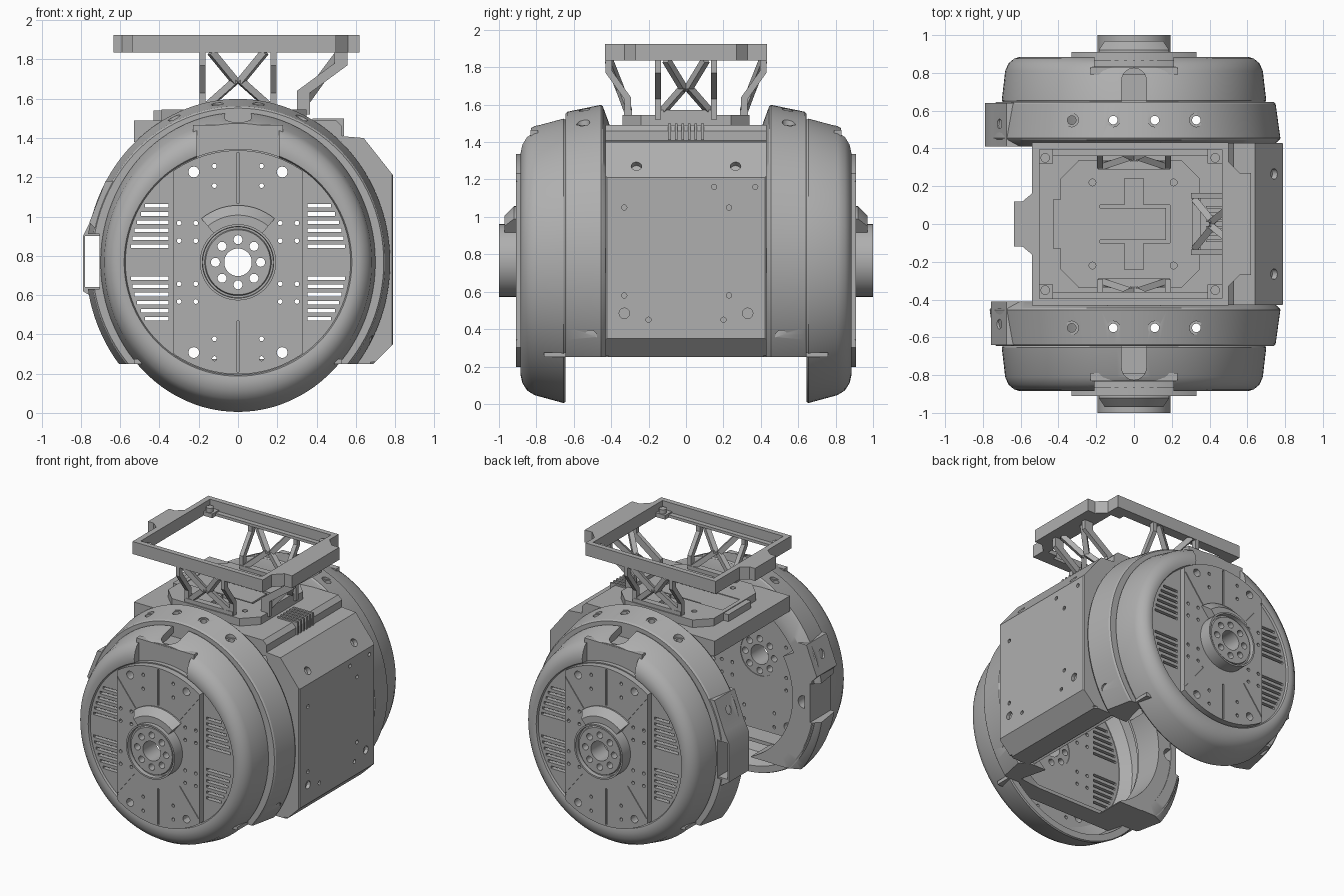
import bpy, bmesh, math
from mathutils import Vector, Matrix

cube = bpy.data.objects.get("Cube")
if cube:
    bpy.data.objects.remove(cube)

CZ = 0.767  # wheel axis height
GREY = (0.43, 0.43, 0.43, 1)
mat = bpy.data.materials.new("mid_grey")
mat.use_nodes = True
mat.diffuse_color = GREY
mat.node_tree.nodes["Principled BSDF"].inputs["Base Color"].default_value = GREY


def finish(name, bm):
    bmesh.ops.recalc_face_normals(bm, faces=bm.faces)
    me = bpy.data.meshes.new(name)
    bm.to_mesh(me)
    bm.free()
    ob = bpy.data.objects.new(name, me)
    bpy.context.collection.objects.link(ob)
    me.materials.append(mat)
    return ob


def add_box(bm, x0, x1, y0, y1, z0, z1):
    m = Matrix.Translation(((x0 + x1) / 2, (y0 + y1) / 2, (z0 + z1) / 2))
    bmesh.ops.create_cube(bm, size=1, matrix=m @ Matrix.Diagonal((abs(x1 - x0), abs(y1 - y0), z1 - z0, 1)))


def add_rod(bm, pos, axis, r, depth, n=16):
    rot = Vector(axis).to_track_quat('Z', 'Y').to_matrix().to_4x4()
    bmesh.ops.create_cone(bm, cap_ends=True, segments=n, radius1=r, radius2=r, depth=depth,
                          matrix=Matrix.Translation(pos) @ rot)


def add_bar(bm, p, q, w, t):
    p, q = Vector(p), Vector(q)
    rot = (q - p).to_track_quat('Z', 'Y').to_matrix().to_4x4()
    bmesh.ops.create_cube(bm, size=1, matrix=Matrix.Translation((p + q) / 2) @ rot
                          @ Matrix.Diagonal((w, t, (q - p).length + 0.02, 1)))


def add_prism(bm, pts, place, a, b):
    lo = [bm.verts.new(place(u, v, a)) for u, v in pts]
    hi = [bm.verts.new(place(u, v, b)) for u, v in pts]
    n = len(pts)
    bm.faces.new(lo)
    bm.faces.new(hi)
    for i in range(n):
        bm.faces.new((lo[i], lo[(i + 1) % n], hi[(i + 1) % n], hi[i]))


def along_y(u, v, d):
    return (u, d, v)


def along_z(u, v, d):
    return (u, v, d)


def lathe(name, profile, s, a0=0, a1=360, n=96):
    """Sweep a closed (y, rx, rz) profile about the wheel axis."""
    bm = bmesh.new()
    full = a1 - a0 == 360
    rows = []
    for i in range(n if full else n + 1):
        a = math.radians(a0 + (a1 - a0) * i / n)
        rows.append([bm.verts.new((rx * math.cos(a), s * y, CZ + rz * math.sin(a))) for y, rx, rz in profile])
    k = len(profile)
    for i in range(n):
        p, q = rows[i], rows[(i + 1) % len(rows)]
        for j in range(k):
            bm.faces.new((p[j], p[(j + 1) % k], q[(j + 1) % k], q[j]))
    if not full:
        bm.faces.new(rows[0])
        bm.faces.new(rows[-1])
    return finish(name, bm)


def cut(obs, bm):
    cutter = finish("cutter", bm)
    cutter.hide_render = True
    for ob in obs:
        mod = ob.modifiers.new("cut", 'BOOLEAN')
        mod.operation, mod.object, mod.solver = 'DIFFERENCE', cutter, 'EXACT'
        mod.use_self = True
        bpy.context.view_layer.objects.active = ob
        bpy.ops.object.modifier_apply(modifier="cut")
    bpy.data.objects.remove(cutter)


for s, end in ((-1, "front"), (1, "back")):
    # Rounded outer rim, with a stepped notch on top
    rim = lathe(end + "_rim", [(.865, .573, .573), (.88, .58, .58), (.885, .605, .61), (.875, .635, .655),
                               (.85, .665, .695), (.81, .682, .72), (.655, .7, .762), (.645, .695, .757),
                               (.645, .65, .71), (.78, .64, .67), (.83, .573, .573)], s)
    bm = bmesh.new()
    add_prism(bm, [(-.21, 1.3), (.21, 1.3), (.21, 1.45), (.17, 1.48), (-.17, 1.48), (-.21, 1.45)],
              along_y, s * .83, s * .95)
    add_box(bm, -.065, .065, s * .62, s * .76, 1.4, 1.7)
    add_rod(bm, (0, s * .76, 1.55), (0, 0, 1), .065, .3, 24)
    cut([rim], bm)
    bm = bmesh.new()
    add_box(bm, -.23, .23, s * .79, s * .832, 1.33, 1.465)
    add_box(bm, -.1, .1, s * .65, s * .8, 1.39, 1.45)
    finish(end + "_notch_liner", bm)

    # Face disc and raised centre band
    bm = bmesh.new()
    ring = [(.578 * math.cos(i * math.tau / 80), CZ + .578 * math.sin(i * math.tau / 80)) for i in range(80)]
    add_prism(bm, ring, along_y, s * .835, s * .866)
    disc = finish(end + "_disc", bm)
    bm = bmesh.new()
    a = math.acos(.33 / .57)
    arc = [a + (math.pi - 2 * a) * i / 24 for i in range(25)]
    pts = [(.57 * math.cos(t), CZ + .57 * math.sin(t)) for t in arc + [t + math.pi for t in arc]]
    add_prism(bm, pts, along_y, s * .85, s * .91)
    band = finish(end + "_centre_band", bm)

    # Vent slots, bolt holes and panel seams
    bm = bmesh.new()
    add_rod(bm, (0, s * .87, CZ), (0, 1, 0), .15, .2, 32)
    for sx in (-1, 1):
        for i in range(-7, 8):
            if i not in (-1, 0, 1):
                z = i * .041
                add_box(bm, sx * .355, sx * (math.sqrt(.56 ** 2 - z * z) - .008), s * .8, s * .95,
                        CZ + z - .009, CZ + z + .009)
        for sz in (-1, 1):
            for x, z, r in ((.225, .46, .028), (.12, .49, .012), (.12, .39, .012), (.3, .2, .012),
                            (.215, .2, .012), (.3, .11, .012), (.215, .11, .012)):
                add_rod(bm, (sx * x, s * .87, CZ + sz * z), (0, 1, 0), r, .2, 12)
            add_bar(bm, (sx * .18, s * .91, CZ + sz * .24), (sx * .32, s * .91, CZ + sz * .42), .012, .012)
    for sz in (-1, 1):
        add_box(bm, -.006, .006, s * .9, s * .93, CZ + min(sz * .3, sz * .56), CZ + max(sz * .3, sz * .56))
    cut([disc, band], bm)

    # Bearing hub with a ring of bolt holes
    hub = lathe(end + "_hub", [(.84, .07, .07), (.985, .07, .07), (.985, .165, .165), (.97, .17, .17),
                               (.97, .18, .18), (1, .182, .182), (1, .194, .194), (.84, .194, .194)], s, n=64)
    bm = bmesh.new()
    for i in range(8):
        t = math.radians(90 + 45 * i)
        add_rod(bm, (.115 * math.cos(t), s * .95, CZ + .115 * math.sin(t)), (0, 1, 0), .023, .3)
    cut([hub], bm)
    lathe(end + "_hub_collar", [(.88, .19, .19), (.97, .19, .19), (.97, .24, .24), (.92, .29, .29),
                                (.88, .29, .29)], s, 50, 130, 24)

    # Conical body shell with a flat cut bottom, and thick lug beside the open side
    shell = lathe(end + "_body_shell", [(.645, .57, .57), (.645, .742, .785), (.635, .75, .795), (.455, .775, .832),
                                        (.445, .77, .825), (.41, .73, .73), (.41, .66, .66), (.6, .68, .70),
                                        (.625, .57, .57)], s, -66, 246, 120)
    lug = lathe(end + "_side_lug", [(.415, .56, .56), (.415, .745, .745), (.62, .72, .72), (.62, .56, .56)],
                s, 150, 246, 40)
    bm = bmesh.new()
    add_box(bm, -1, 1, s * .3, s * .8, -.2, .25)
    add_box(bm, -1, -.705, s * .3, s * .8, .63, .91)
    cut([shell, lug], bm)
    bm = bmesh.new()
    for x in (-.33, -.11, .11, .33):
        add_rod(bm, (x, s * .55, 1.45), (0, 0, 1), .023, .5)
        add_rod(bm, (x, s * .55, 1.66), (0, 0, 1), .036, .18 if abs(x) < .2 else .34)
    add_rod(bm, (.7, s * .51, .36), (1, 0, 0), .034, .06)
    cut([shell], bm)
    bm = bmesh.new()
    if s < 0:
        add_rod(bm, (-.65, s * .5, .76), (0, 1, 0), .045, .5, 24)
    else:
        add_rod(bm, (-.7, s * .53, .45), (1, 0, 0), .05, .5, 24)
    cut([lug], bm)
    bm = bmesh.new()
    add_box(bm, -.53, .53, s * .62, s * .76, .25, .275)
    finish(end + "_bottom_rail", bm)

    # Side bracket on the open side; the back one carries a window
    bm = bmesh.new()
    if s > 0:
        outline = [(-.6, 1.18), (-.675, 1.18), (-.755, .97), (-.79, .9), (-.79, .62), (-.71, .57), (-.62, .57)]
    else:
        outline = [(-.6, 1.18), (-.675, 1.18), (-.757, .97), (-.7, .91), (-.62, .91)]
    add_prism(bm, outline, along_y, s * .41, s * .64)
    bracket = finish(end + "_side_bracket", bm)
    bm = bmesh.new()
    if s > 0:
        add_box(bm, -.778, -.705, .3, .8, .64, .9)
    add_rod(bm, (-.72, s * .53, 1.08), (1, 0, .3), .026, .12)
    cut([bracket], bm)

# Middle shell behind the equipment box
lathe("middle_shell", [(-.43, .72, .72), (.43, .72, .72), (.43, .68, .68), (-.43, .68, .68)], 1, -45, 118, 60)

# Equipment box on the side
bm = bmesh.new()
add_prism(bm, [(.52, 1.41), (.64, 1.4), (.79, 1.21), (.79, .35), (.69, .25), (.54, .25), (.62, .6), (.62, 1.0)],
          along_y, -.43, .43)
box = finish("equipment_box", bm)
bm = bmesh.new()
for y, z, r in ((-.33, 1.05, .014), (.23, 1.05, .014), (.15, 1.16, .014), (.37, 1.16, .014), (-.33, .58, .014),
                (.23, .58, .014), (-.2, .45, .014), (.2, .45, .014), (-.33, .485, .028), (.33, .485, .028)):
    add_rod(bm, (.79, y, z), (1, 0, 0), r, .05, 12)
for y in (-.265, .265):
    add_rod(bm, (.74, y, 1.27), (.8, 0, .6), .028, .06)
# corner chamfers along the outer face
for s in (-1, 1):
    add_prism(bm, [(.775, s * .44), (.8, s * .41), (.8, s * .44)], along_z, .2, 1.5)
    add_prism(bm, [(.66, s * .44), (.8, s * .34), (.8, s * .44)], along_z, .2, .26)
cut([box], bm)

# Flat top deck with mounting plate, channel and cooling ribs
bm = bmesh.new()
add_prism(bm, [(-.53, 1.38), (-.53, 1.49), (.5, 1.49), (.53, 1.46), (.53, 1.38), (.4, 1.38), (.3, 1.43),
               (-.3, 1.43), (-.42, 1.38)], along_y, -.43, .43)
finish("top_deck", bm)
bm = bmesh.new()
add_prism(bm, [(-.39, -.24), (-.29, -.34), (.25, -.34), (.35, -.24), (.35, .24), (.25, .34), (-.29, .34),
               (-.39, .24)], along_z, 1.48, 1.545)
plate = finish("mounting_plate", bm)
bm = bmesh.new()
add_prism(bm, [(-.36, -.1), (-.05, -.1), (-.05, -.24), (.05, -.24), (.05, -.1), (.19, -.1), (.19, .1), (.05, .1),
               (.05, .24), (-.05, .24), (-.05, .1), (-.36, .1)], along_z, 1.515, 1.6)
for x in (-.22, .21):
    for y in (-.22, .22):
        add_rod(bm, (x, y, 1.55), (0, 0, 1), .018, .06)
cut([plate], bm)
bm = bmesh.new()
add_prism(bm, [(-.43, -.13), (-.18, -.13), (-.18, -.085), (.17, -.085), (.17, .085), (-.18, .085), (-.18, .13),
               (-.43, .13)], along_z, 1.48, 1.54)
finish("channel_block", bm)
bm = bmesh.new()
for i in range(6):
    add_box(bm, .38, .54, i * .035 - .095, i * .035 - .08, 1.41, 1.5)
finish("cooling_ribs", bm)

# Top frame with end tabs and corner seats
bm = bmesh.new()
for s in (-1, 1):
    add_box(bm, -.54, .5, s * .395, s * .432, 1.835, 1.925)
    add_box(bm, -.5, .47, s * .36, s * .4, 1.835, 1.855)
    for x in (-.47, .43):
        add_box(bm, x - .04, x + .04, s * .32, s * .4, 1.835, 1.865)
        add_rod(bm, (x, s * .35, 1.875), (0, 0, 1), .025, .04)
add_box(bm, -.54, -.5, -.4, .4, 1.835, 1.925)
add_box(bm, .465, .5, -.4, .4, 1.835, 1.925)
add_prism(bm, [(-.53, -.17), (-.59, -.12), (-.635, -.12), (-.635, .12), (-.59, .12), (-.53, .17)],
          along_z, 1.835, 1.925)
add_prism(bm, [(.49, -.34), (.56, -.27), (.62, -.27), (.62, .27), (.56, .27), (.49, .34)], along_z, 1.835, 1.925)
finish("top_frame", bm)

# Three cranked truss legs holding the frame: placed by depth, height and offset along the edge
front = lambda d, z, u: (u, -d, z)
back = lambda d, z, u: (u, d, z)
side = lambda d, z, u: (d * 1.9 - .26, u, z)
leg = [(.43, 1.84), (.43, 1.77), (.33, 1.63), (.33, 1.52), (.295, 1.52), (.295, 1.64), (.395, 1.78), (.395, 1.84)]
for name, place, half in (("front_truss", front, .18), ("back_truss", back, .18), ("side_truss", side, .15)):
    bm = bmesh.new()
    for s in (-1, 1):
        add_prism(bm, leg, place, s * half - .015, s * half + .015)
        add_bar(bm, place(.41, 1.83, s * (half - .05)), place(.355, 1.69, s * .015), .035, .035)
        add_bar(bm, place(.355, 1.69, s * .015), place(.31, 1.57, s * (half - .03)), .035, .035)
    add_bar(bm, place(.31, 1.55, -half), place(.31, 1.55, half), .045, .045)
    finish(name, bm)

# Smooth the round parts
for ob in bpy.context.scene.objects:
    ob.select_set(ob.type == 'MESH')
bpy.context.view_layer.objects.active = box
bpy.ops.object.shade_smooth_by_angle(angle=math.radians(30))
